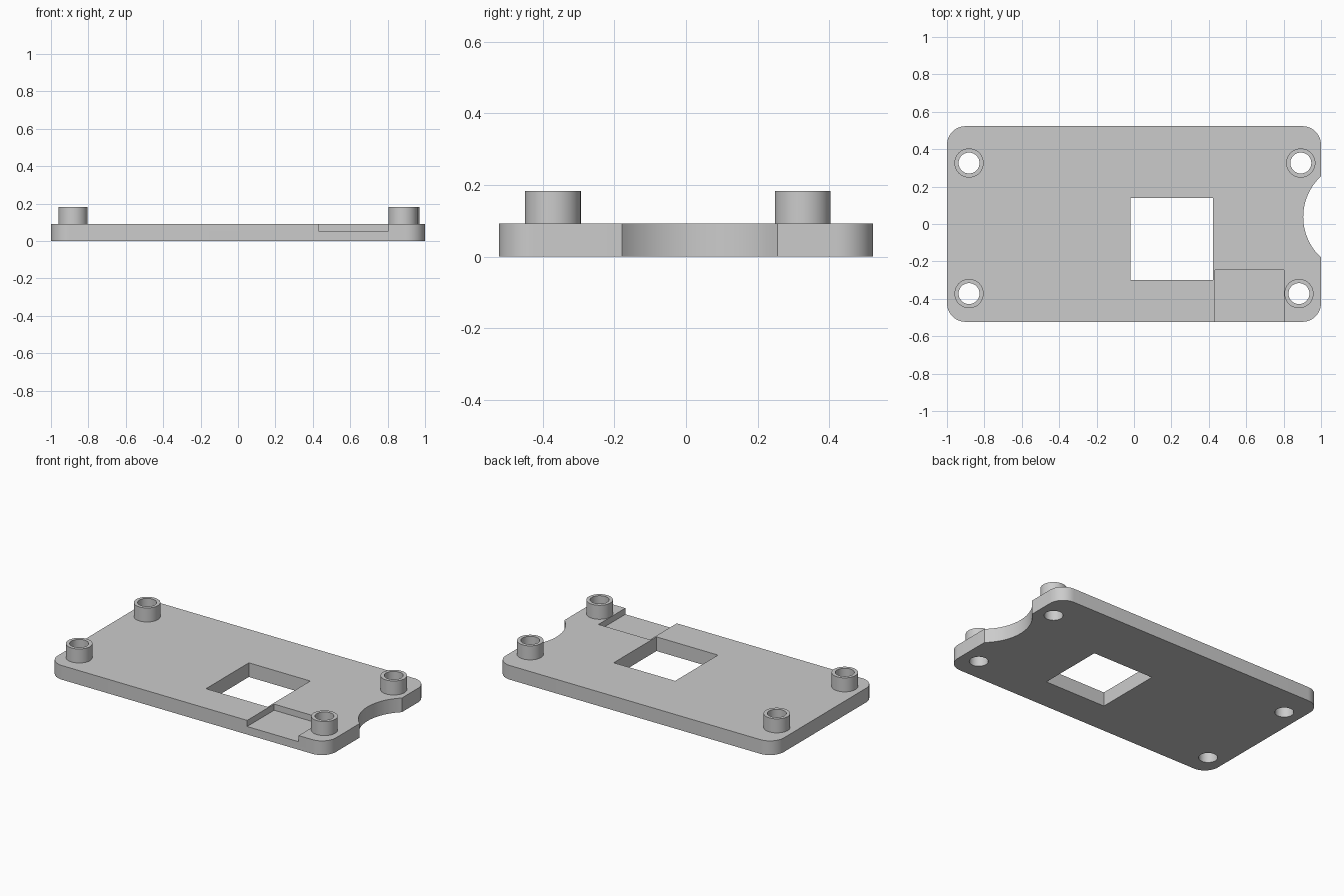
import bpy
import bmesh
from math import sin, cos, pi, radians, asin

if "Cube" in bpy.data.objects:
    bpy.data.objects.remove(bpy.data.objects["Cube"])

HALF_X, HALF_Y, CORNER = 1.0, 0.523, 0.1
PLATE_TOP, POST_TOP = 0.092, 0.183
POSTS = [(-0.882, 0.326), (-0.882, -0.372), (0.892, 0.326), (0.882, -0.372)]

grey = bpy.data.materials.new("Light grey plastic")
grey.use_nodes = True
colour = (0.6, 0.6, 0.6, 1)
grey.diffuse_color = colour
grey.node_tree.nodes["Principled BSDF"].inputs["Base Color"].default_value = colour


def arc(cx, cy, r, start, end, steps):
    """Points along an arc, angles in radians."""
    angles = [start + (end - start) * i / steps for i in range(steps + 1)]
    return [(cx + r * cos(a), cy + r * sin(a)) for a in angles]


def circle(cx, cy, r, steps=48):
    return arc(cx, cy, r, 0, 2 * pi, steps)[:-1]


def rectangle(x0, x1, y0, y1):
    return [(x0, y0), (x1, y0), (x1, y1), (x0, y1)]


def prism(name, outline, z0, z1):
    """Extrude a counter-clockwise outline from z0 to z1."""
    bm = bmesh.new()
    face = bm.faces.new([bm.verts.new((x, y, z0)) for x, y in outline])
    top = bmesh.ops.extrude_face_region(bm, geom=[face])["geom"]
    verts = [v for v in top if isinstance(v, bmesh.types.BMVert)]
    bmesh.ops.translate(bm, verts=verts, vec=(0, 0, z1 - z0))
    bmesh.ops.recalc_face_normals(bm, faces=bm.faces)
    mesh = bpy.data.meshes.new(name)
    bm.to_mesh(mesh)
    bm.free()
    mesh.materials.append(grey)
    obj = bpy.data.objects.new(name, mesh)
    bpy.context.collection.objects.link(obj)
    return obj


def combine(target, tool, operation):
    """Apply a boolean and discard the tool."""
    bpy.context.view_layer.objects.active = target
    mod = target.modifiers.new(operation, "BOOLEAN")
    mod.operation, mod.object, mod.solver = operation, tool, "EXACT"
    bpy.ops.object.modifier_apply(modifier=mod.name)
    bpy.data.objects.remove(tool)


# Plate outline: rounded corners and a round bite in the right-hand end
outline = []
for i, (sx, sy) in enumerate([(1, 1), (-1, 1), (-1, -1), (1, -1)]):
    outline += arc(sx * (HALF_X - CORNER), sy * (HALF_Y - CORNER), CORNER,
                   i * pi / 2, (i + 1) * pi / 2, 12)
BITE_R, BITE_HALF = 0.295, 0.217
spread = asin(BITE_HALF / BITE_R)
bite_x = HALF_X + BITE_R * cos(spread)
outline += arc(bite_x, 0.038, BITE_R, pi + spread, pi - spread, 32)
plate = prism("base_plate", outline, 0, PLATE_TOP)

# Rectangular window and shallow front recess
combine(plate, prism("window_cutter", rectangle(-0.02, 0.422, -0.3, 0.14), -0.1, 0.3), "DIFFERENCE")
combine(plate, prism("recess_cutter", rectangle(0.432, 0.802, -0.7, -0.246), 0.052, 0.3), "DIFFERENCE")

# Hollow standoffs, bored right through the plate
for x, y in POSTS:
    combine(plate, prism("standoff", circle(x, y, 0.078), 0.04, POST_TOP), "UNION")
for x, y in POSTS:
    combine(plate, prism("bore_cutter", circle(x, y, 0.056), -0.1, 0.3), "DIFFERENCE")

bpy.ops.object.select_all(action="DESELECT")
plate.select_set(True)
bpy.context.view_layer.objects.active = plate
bpy.ops.object.shade_smooth_by_angle(angle=radians(30))
